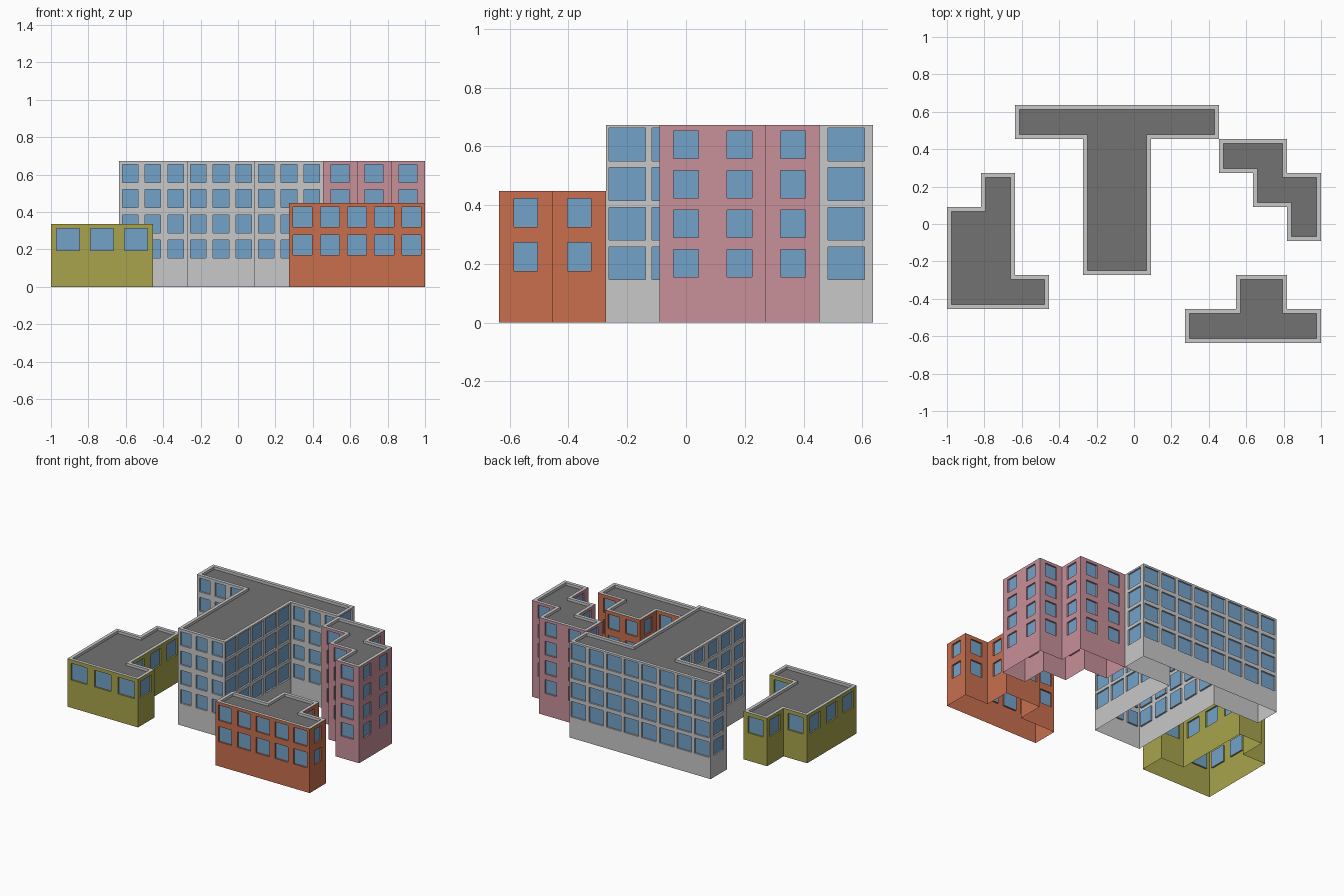
import bpy, bmesh, math
from mathutils import Vector

if "Cube" in bpy.data.objects:
    bpy.data.objects.remove(bpy.data.objects["Cube"])

U = 2 / 11            # plan module
RIM, SINK = 0.023, 0.018   # parapet width, roof depth
RECESS = 0.011        # window depth


def material(name, rgb):
    m = bpy.data.materials.new(name)
    m.diffuse_color = (*rgb, 1)
    m.use_nodes = True
    m.node_tree.nodes["Principled BSDF"].inputs["Base Color"].default_value = m.diffuse_color
    return m


GRAY = material("light gray", (0.58, 0.58, 0.58))
ROOF = material("dark roof gray", (0.17, 0.17, 0.17))
GLASS = material("window blue", (0.174, 0.361, 0.591))
OLIVE = material("olive", (0.392, 0.371, 0.072))
ORANGE = material("brick orange", (0.578, 0.156, 0.076))
PINK = material("dusty pink", (0.578, 0.279, 0.323))


def building(name, wall, plan, height, floors, pitch, sizes):
    """plan: counter-clockwise corners in modules; sizes: window w,h for front,right,back,left"""
    bm = bmesh.new()
    pts = [Vector((-1 + i * U, -3.5 * U + j * U, 0)) for i, j in plan]
    n, fh = len(pts), height / floors
    up = Vector((0, 0, 1))

    def face(cos, mat):
        f = bm.faces.new([bm.verts.new(c) for c in cos])
        f.material_index = mat

    def ring(a, b, mat):
        for k in range(len(a)):
            m = (k + 1) % len(a)
            face((a[k], a[m], b[m], b[k]), mat)

    inner = []
    for k in range(n):
        p, q = pts[k], pts[(k + 1) % n]
        d = (q - p).normalized()
        d0 = (p - pts[k - 1]).normalized()
        inward = up.cross(d)
        inner.append(p + (inward + up.cross(d0)) * RIM + up * height)

        # blank ground floor
        face((p, q, q + up * fh, p + up * fh), 0)

        # upper floors: one recessed window per cell
        side = 0 if d.x > .5 else 1 if d.y > .5 else 2 if d.x < -.5 else 3
        w, h = sizes[side]
        length = (q - p).length
        cols = max(1, math.floor(length / pitch + 0.5))
        cw = length / cols

        def rect(c, rw, rh):
            return [c + d * (sx * rw / 2) + up * (sz * rh / 2)
                    for sx, sz in ((-1, -1), (1, -1), (1, 1), (-1, 1))]

        w = min(w, cw - 0.02)
        for row in range(1, floors):
            for col in range(cols):
                c = p + d * (col + .5) * cw + up * (row + .5) * fh
                hole = rect(c, w, h)
                pane = rect(c + inward * RECESS, w, h)
                ring(rect(c, cw, fh), hole, 0)
                ring(hole, pane, 0)
                face(pane, 2)

    # parapet rim, its inner side, and sunken roof
    floor = [v - up * SINK for v in inner]
    ring([p + up * height for p in pts], inner, 1)
    ring(inner, floor, 1)
    face(floor, 3)

    bmesh.ops.remove_doubles(bm, verts=bm.verts, dist=1e-5)
    me = bpy.data.meshes.new(name)
    bm.to_mesh(me)
    bm.free()
    for m in (wall, GRAY, GLASS, ROOF):
        me.materials.append(m)
    bpy.context.collection.objects.link(bpy.data.objects.new(name, me))


# T-shaped gray block
building("gray_t_block", GRAY,
         [(4, 2), (6, 2), (6, 6), (8, 6), (8, 7), (2, 7), (2, 6), (4, 6)],
         0.673, 5, 0.1453,
         [(.083, .096), (.123, .112), (.112, .108), (.105, .105)])

# Stepped pink tower
building("pink_stepped_block", PINK,
         [(8, 5), (9, 5), (9, 4), (10, 4), (10, 3), (11, 3), (11, 5), (10, 5), (10, 6), (8, 6)],
         0.673, 5, U,
         [(.095, .096), (.085, .094), (.09, .095), (.09, .095)])

# Orange block with rear wing
building("orange_block", ORANGE,
         [(7, 0), (11, 0), (11, 1), (10, 1), (10, 2), (8.5, 2), (8.5, 1), (7, 1)],
         0.448, 3, 0.1453,
         [(.102, .107), (.08, .097), (.09, .1), (.085, .1)])

# Low olive block
building("olive_block", OLIVE,
         [(0, 1), (3, 1), (3, 2), (2, 2), (2, 5), (1, 5), (1, 4), (0, 4)],
         0.336, 2, U,
         [(.124, .117), (.115, .115), (.115, .115), (.115, .115)])
